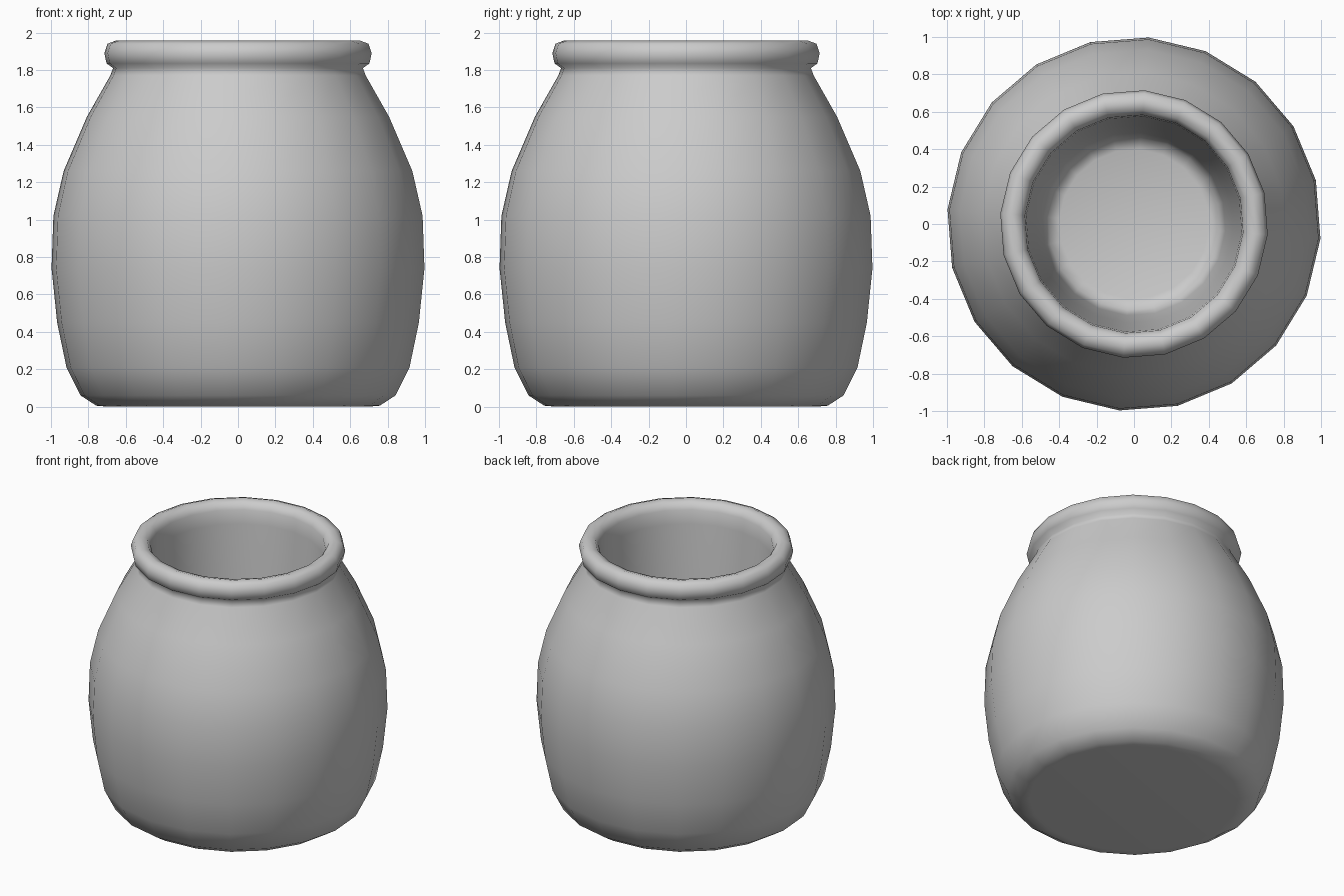
import bpy, bmesh, math

if "Cube" in bpy.data.objects:
    bpy.data.objects.remove(bpy.data.objects["Cube"])

SIDES = 20
OFFSET = math.radians(-4.5)

# (radius, z) from the base, up the outside, over the rim, down the inside
PROFILE = [
    (0.70, 0.0), (0.76, 0.005), (0.845, 0.06), (0.92, 0.21), (0.97, 0.45),
    (1.0, 0.74), (0.99, 1.02), (0.935, 1.26), (0.81, 1.55), (0.685, 1.77),
    (0.67, 1.81), (0.705, 1.835), (0.717, 1.89), (0.70, 1.94), (0.655, 1.957),
    (0.61, 1.945), (0.585, 1.90), (0.578, 1.80), (0.56, 1.45), (0.53, 0.90),
    (0.49, 0.35), (0.46, 0.20), (0.40, 0.18),
]

bm = bmesh.new()

# rings of the pot
rings = []
for r, z in PROFILE:
    ring = []
    for i in range(SIDES):
        a = OFFSET + 2 * math.pi * i / SIDES
        ring.append(bm.verts.new((r * math.cos(a), r * math.sin(a), z)))
    rings.append(ring)

# walls
for lo, hi in zip(rings, rings[1:]):
    for i in range(SIDES):
        j = (i + 1) % SIDES
        bm.faces.new((lo[i], lo[j], hi[j], hi[i]))

# underside and inner floor
bm.faces.new(rings[0][::-1])
bm.faces.new(rings[-1])

for f in bm.faces:
    f.smooth = True

mesh = bpy.data.meshes.new("pot")
bm.to_mesh(mesh)
bm.free()
pot = bpy.data.objects.new("pot", mesh)
bpy.context.collection.objects.link(pot)
